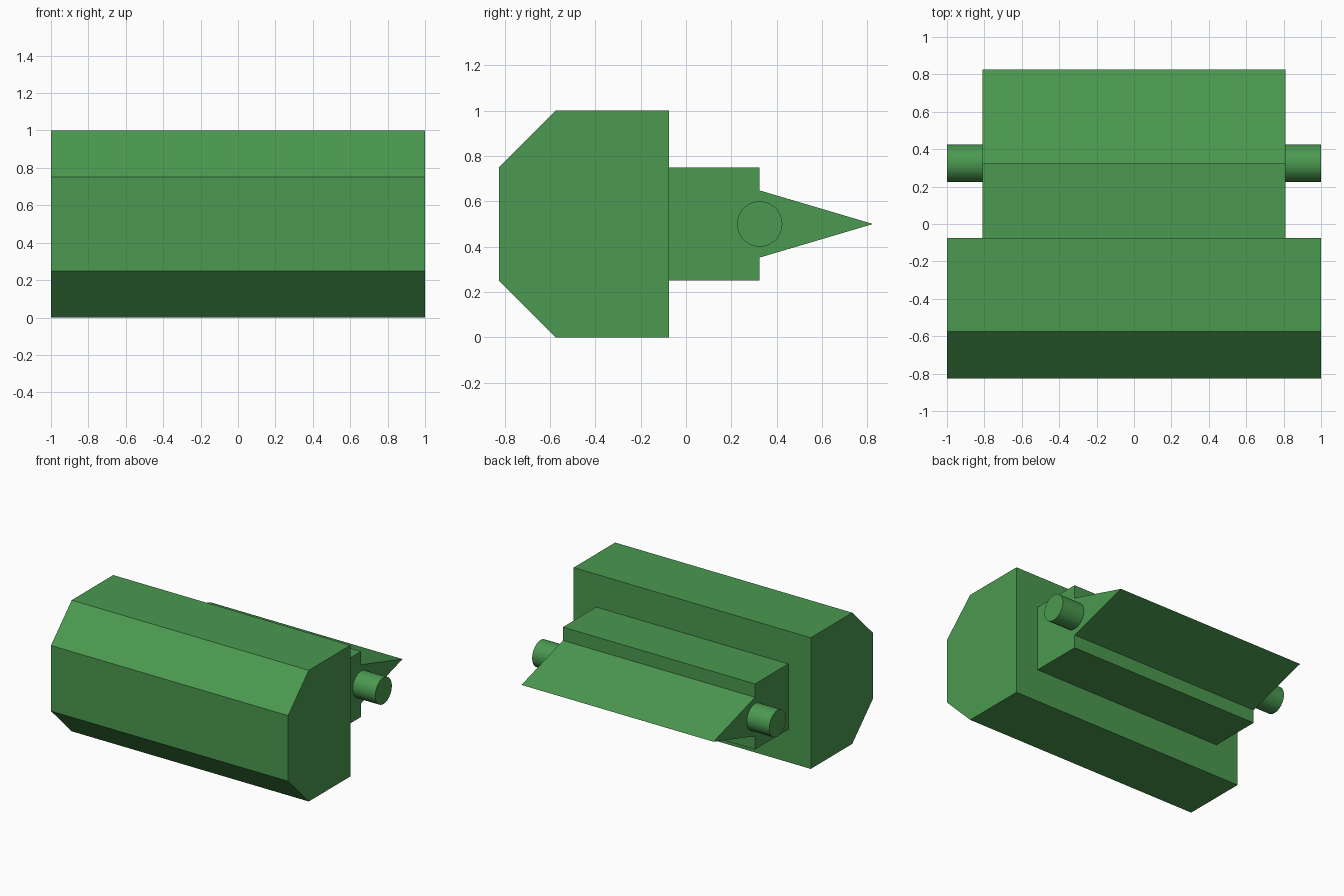
import bpy
import math

if "Cube" in bpy.data.objects:
    bpy.data.objects.remove(bpy.data.objects["Cube"])

green = bpy.data.materials.new("green")
green.diffuse_color = (0.07, 0.32, 0.08, 1)
green.use_nodes = True
green.node_tree.nodes["Principled BSDF"].inputs["Base Color"].default_value = green.diffuse_color


def prism(name, profile, half_width):
    """Extrude a (y, z) profile symmetrically along x."""
    n = len(profile)
    verts = [(x, y, z) for x in (-half_width, half_width) for y, z in profile]
    faces = [tuple(reversed(range(n))), tuple(range(n, 2 * n))]
    faces += [(i, (i + 1) % n, (i + 1) % n + n, i + n) for i in range(n)]
    mesh = bpy.data.meshes.new(name)
    mesh.from_pydata(verts, [], faces)
    mesh.materials.append(green)
    obj = bpy.data.objects.new(name, mesh)
    bpy.context.collection.objects.link(obj)
    return obj


# Main body with chamfered front edges
prism("body", [(-0.825, 0.25), (-0.575, 0), (-0.075, 0),
               (-0.075, 1), (-0.575, 1), (-0.825, 0.75)], 1.0)

# Narrower block behind the body
prism("rear_block", [(-0.075, 0.25), (0.325, 0.25),
                     (0.325, 0.75), (-0.075, 0.75)], 0.81)

# Sharp blade at the back
prism("blade", [(0.325, 0.352), (0.825, 0.5), (0.325, 0.648)], 0.81)

# Round pins on both ends
for side, name in ((-1, "left_pin"), (1, "right_pin")):
    bpy.ops.mesh.primitive_cylinder_add(
        vertices=48, radius=0.1, depth=0.19,
        location=(side * 0.905, 0.325, 0.5), rotation=(0, math.pi / 2, 0))
    pin = bpy.context.object
    pin.name = name
    pin.data.materials.append(green)
